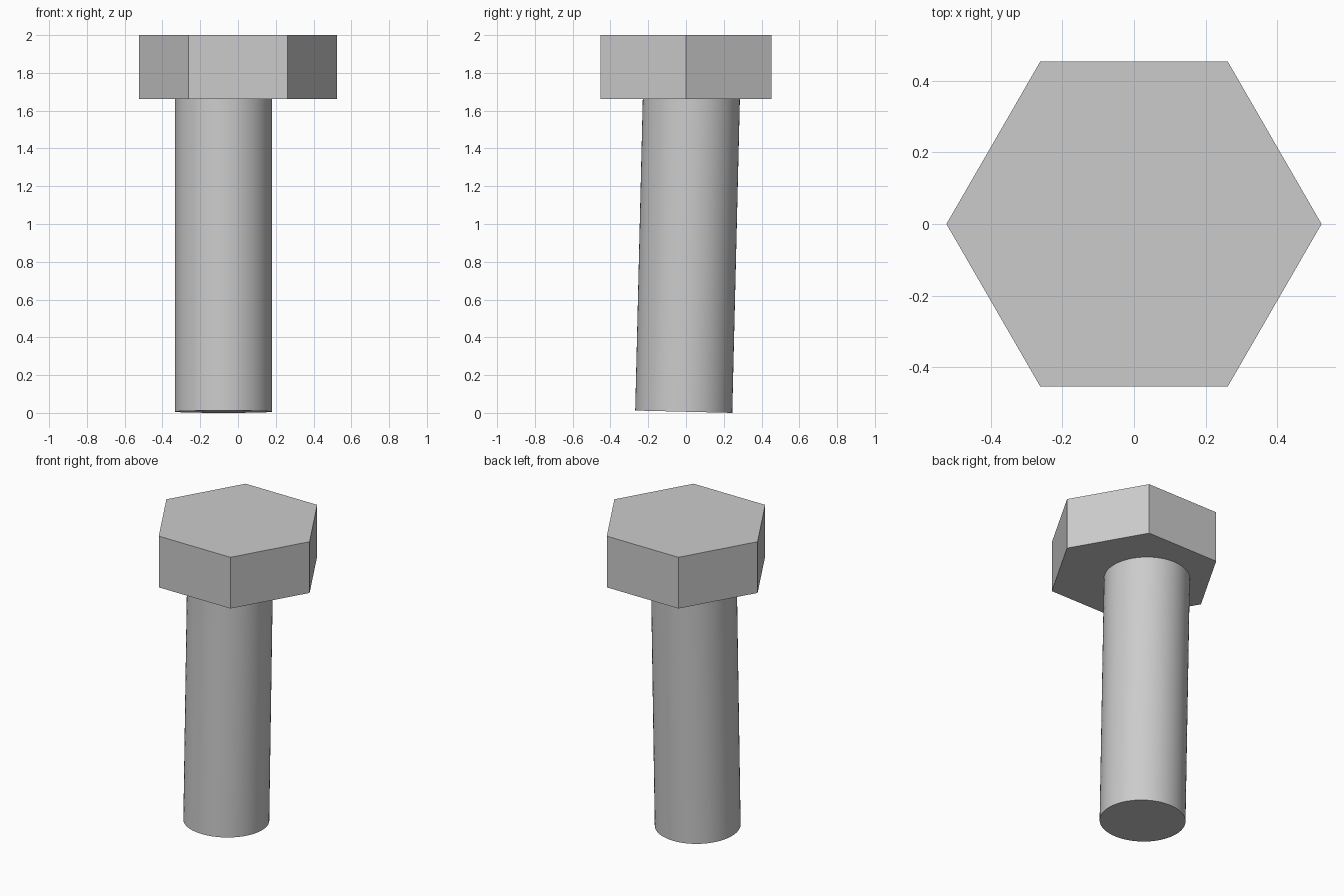
import bpy
from math import radians
from mathutils import Vector, Matrix

if "Cube" in bpy.data.objects:
    bpy.data.objects.remove(bpy.data.objects["Cube"])

# Hexagonal head, corners pointing along x
bpy.ops.mesh.primitive_cylinder_add(vertices=6, radius=0.523, depth=0.338, location=(0, 0, 1.831))
head = bpy.context.object
head.name = "bolt_head"
head.data.transform(Matrix.Rotation(radians(30), 4, 'Z'))

# Round shank, off-centre and leaning slightly, running into the head
tilt, length, radius = -0.0243, 1.68, 0.257
axis = Matrix.Rotation(tilt, 3, 'X') @ Vector((0, 0, 1))
bottom = Vector((-0.077, -0.012, 0.0063))
bpy.ops.mesh.primitive_cylinder_add(vertices=64, radius=radius, depth=length,
                                    location=bottom + axis * length / 2,
                                    rotation=(tilt, 0, 0))
shank = bpy.context.object
shank.name = "bolt_shank"
bpy.ops.object.shade_smooth_by_angle(angle=radians(30))
